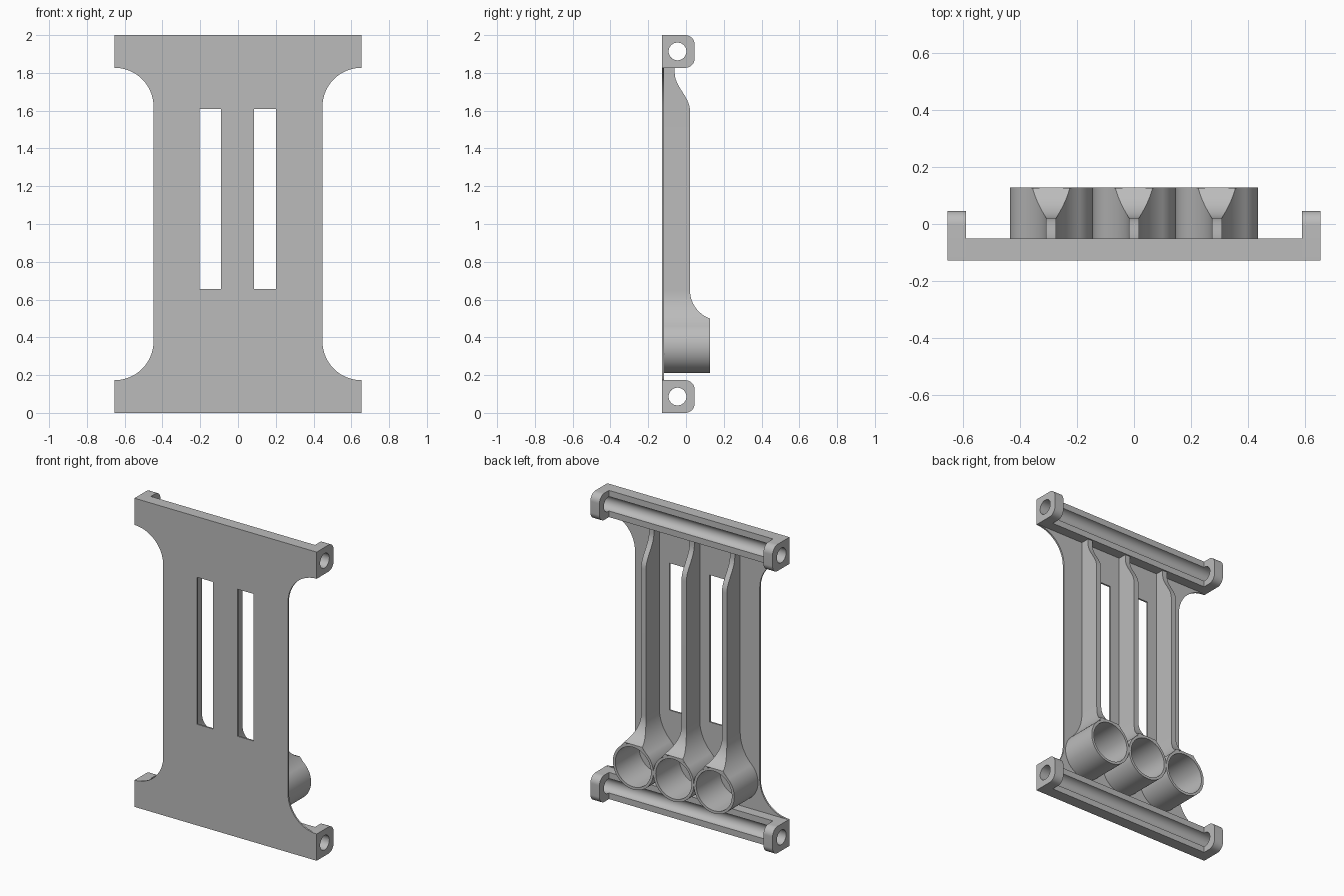
import bpy, bmesh
from math import sin, cos, pi, sqrt, radians

if "Cube" in bpy.data.objects:
    bpy.data.objects.remove(bpy.data.objects["Cube"], do_unlink=True)

grey = bpy.data.materials.new("plain grey")
grey.use_nodes = True
COLOUR = (0.5, 0.5, 0.5, 1)
grey.diffuse_color = COLOUR
grey.node_tree.nodes["Principled BSDF"].inputs["Base Color"].default_value = COLOUR

FRONT, SKIN, BACK = -0.127, -0.116, 0.127
TUBE_Z, TUBE_R, BORE_R, PITCH = 0.355, 0.145, 0.128, 0.29
HOLE_Y, HOLE_R, BAR_H = -0.045, 0.047, 0.173


def finish(name, bm):
    bmesh.ops.recalc_face_normals(bm, faces=bm.faces)
    mesh = bpy.data.meshes.new(name)
    bm.to_mesh(mesh)
    bm.free()
    mesh.materials.append(grey)
    obj = bpy.data.objects.new(name, mesh)
    bpy.context.collection.objects.link(obj)
    bpy.ops.object.select_all(action='DESELECT')
    obj.select_set(True)
    bpy.context.view_layer.objects.active = obj
    bpy.ops.object.shade_smooth_by_angle(angle=radians(30))
    return obj


def prism(name, loops, axis, lo, hi):
    """Fill outlines (outer first, then holes) and extrude along x or y."""
    bm = bmesh.new()
    for loop in loops:
        vs = [bm.verts.new((lo, u, v) if axis == 'x' else (u, lo, v)) for u, v in loop]
        for a, b in zip(vs, vs[1:] + vs[:1]):
            bm.edges.new((a, b))
    bmesh.ops.triangle_fill(bm, use_beauty=True, use_dissolve=False, edges=bm.edges[:])
    ext = bmesh.ops.extrude_face_region(bm, geom=bm.faces[:], use_keep_orig=True)
    moved = [g for g in ext["geom"] if isinstance(g, bmesh.types.BMVert)]
    step = (hi - lo, 0, 0) if axis == 'x' else (0, hi - lo, 0)
    bmesh.ops.translate(bm, verts=moved, vec=step)
    return finish(name, bm)


def arc(cu, cv, r, a0, a1, n=14):
    angles = [radians(a0 + (a1 - a0) * i / n) for i in range(n + 1)]
    return [(cu + r * cos(a), cv + r * sin(a)) for a in angles]


def circle(cu, cv, r, n=64):
    return arc(cu, cv, r, 0, 360, n)[:-1]


def rect(u0, u1, v0, v1):
    return [(u0, v0), (u1, v0), (u1, v1), (u0, v1)]


# Front plate: waisted outline with two slots
W, WAIST = 0.653, 0.447
R = W - WAIST
side = ([(W, 0)] + arc(W, BAR_H + R, R, 270, 180)
        + arc(W, 2 - BAR_H - R, R, 180, 90) + [(W, 2)])
outline = side + [(-x, z) for x, z in reversed(side)]
slots = [rect(x, x + 0.115, 0.655, 1.608) for x in (-0.204, 0.086)]
prism("front_plate", [outline] + slots, 'y', FRONT, SKIN)

# Top and bottom bars, grooved for a rod, with a drilled lug at each end
for label, z0 in (("bottom", 0), ("top", 2 - BAR_H)):
    zc, z1, bar_back, lug_back, c = z0 + BAR_H / 2, z0 + BAR_H, -0.051, 0.046, 0.05
    bar = ([(FRONT, z0), (bar_back, z0)] + arc(HOLE_Y, zc, HOLE_R, 263, 97, 24)
           + [(bar_back, z1), (FRONT, z1)])
    prism(label + "_bar", [bar], 'x', -0.59, 0.59)
    lug = ([(FRONT, z0)] + arc(lug_back - c, z0 + c, c, -90, 0)
           + arc(lug_back - c, z1 - c, c, 0, 90) + [(FRONT, z1)])
    for end, x0 in (("right", -W), ("left", 0.588)):
        prism(f"{label}_{end}_lug", [lug, circle(HOLE_Y, zc, HOLE_R, 40)],
              'x', x0, x0 + W - 0.588)

# Rib shape: half width blends into the tube, back edge follows a side profile
HALF, FILLET, BLEND_Z = 0.0175, 0.26, 0.65
RIB_Y, SCOOP = 0.021, 0.16


def half_width(z):
    d = max(0, BLEND_Z - z)
    return HALF + FILLET - sqrt(FILLET ** 2 - d ** 2)


def back_edge(z):
    if z < BLEND_Z:
        d = min(BLEND_Z - z, SCOOP)
        return min(BACK, RIB_Y + SCOOP - sqrt(SCOOP ** 2 - d ** 2))
    t = min(1, max(0, (z - 1.6) / 0.2))
    return RIB_Y - 0.081 * (1 - cos(pi * t)) / 2


def rib(name, x):
    lower = [0.46 + (BLEND_Z - 0.46) * i / 24 for i in range(25)]
    upper = [1.6 + 0.2 * i / 14 for i in range(15)]
    bm = bmesh.new()
    rows = []
    for z in lower + upper + [2 - BAR_H + 0.002]:
        w, y = half_width(z), back_edge(z)
        rows.append([bm.verts.new((x + sx * w, yy, z))
                     for sx, yy in ((-1, SKIN), (1, SKIN), (1, y), (-1, y))])
    for a, b in zip(rows, rows[1:]):
        for i in range(4):
            j = (i + 1) % 4
            bm.faces.new((a[i], a[j], b[j], b[i]))
    bm.faces.new(rows[0])
    bm.faces.new(rows[-1])
    return finish(name, bm)


# Three tubes, each carrying a long rib up to the top bar
for label, x in (("right", -PITCH), ("middle", 0), ("left", PITCH)):
    prism(label + "_tube", [circle(x, TUBE_Z, TUBE_R), circle(x, TUBE_Z, BORE_R)],
          'y', SKIN, BACK)
    strut = rib(label + "_rib", x)
    cutter = prism(label + "_rib_cutter", [circle(x, TUBE_Z, TUBE_R - 0.002)],
                   'y', FRONT - 0.1, BACK + 0.1)
    cutter.hide_render = True
    cutter.hide_viewport = True
    cut = strut.modifiers.new("tube_clearance", 'BOOLEAN')
    cut.operation, cut.object, cut.solver = 'DIFFERENCE', cutter, 'EXACT'
